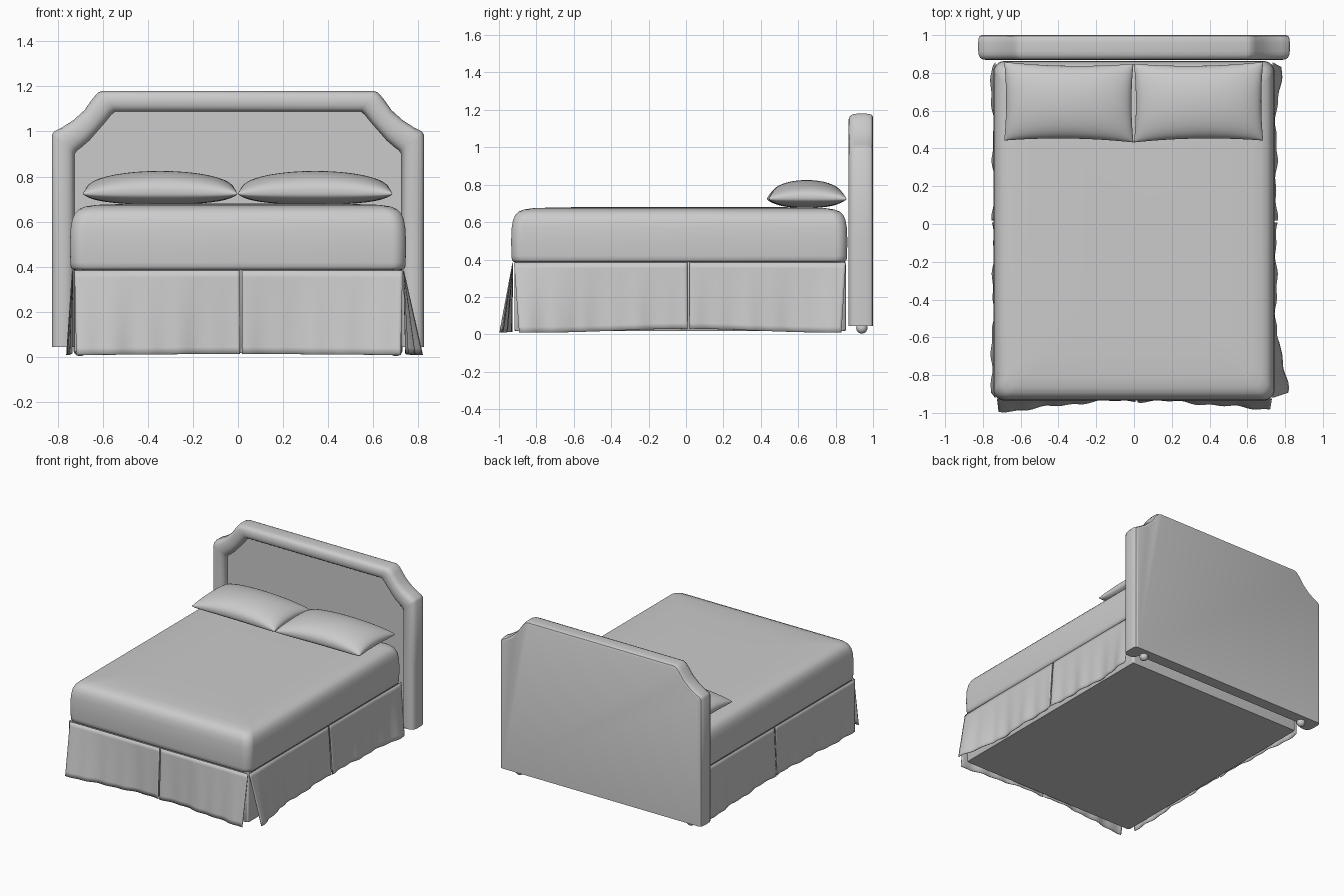
import bpy, bmesh, math

if "Cube" in bpy.data.objects:
    bpy.data.objects.remove(bpy.data.objects["Cube"])

fabric = bpy.data.materials.new("light_grey_fabric")
fabric.diffuse_color = (0.6, 0.6, 0.6, 1)
fabric.use_nodes = True
fabric.node_tree.nodes["Principled BSDF"].inputs["Base Color"].default_value = fabric.diffuse_color


def finish(name, bm, angle=40):
    bmesh.ops.remove_doubles(bm, verts=bm.verts, dist=1e-5)
    bmesh.ops.recalc_face_normals(bm, faces=bm.faces)
    me = bpy.data.meshes.new(name)
    bm.to_mesh(me)
    bm.free()
    ob = bpy.data.objects.new(name, me)
    bpy.context.collection.objects.link(ob)
    me.materials.append(fabric)
    bpy.ops.object.select_all(action='DESELECT')
    ob.select_set(True)
    bpy.context.view_layer.objects.active = ob
    bpy.ops.object.shade_smooth_by_angle(angle=math.radians(angle))
    return ob


def bridge(bm, rings, closed):
    for a, b in zip(rings, rings[1:]):
        n = len(a)
        for i in range(n if closed else n - 1):
            j = (i + 1) % n
            bm.faces.new((a[i], a[j], b[j], b[i]))


def rounded_rect(x0, x1, y0, y1, r, z, steps=8):
    pts = []
    for k, (cx, cy) in enumerate([(x1 - r, y1 - r), (x0 + r, y1 - r), (x0 + r, y0 + r), (x1 - r, y0 + r)]):
        for s in range(steps + 1):
            a = math.pi / 2 * (k + s / steps)
            pts.append((cx + r * math.cos(a), cy + r * math.sin(a), z))
    return pts


def stacked(name, bounds, levels, r, angle=40):
    """Rounded block made from (inset, z) levels."""
    x0, x1, y0, y1 = bounds
    bm = bmesh.new()
    rings = [[bm.verts.new(p) for p in rounded_rect(x0 + d, x1 - d, y0 + d, y1 - d, r, z)] for d, z in levels]
    bridge(bm, rings, True)
    bm.faces.new(rings[0])
    bm.faces.new(rings[-1])
    return finish(name, bm, angle)


# Headboard: padded roll swept between outer and inner outlines
outer = [(.825, .045), (.825, .5), (.825, .985), (.815, 1.0), (.78, 1.018), (.73, 1.05), (.68, 1.095), (.645, 1.145), (.62, 1.173), (.60, 1.18)]
inner = [(.725, .045), (.725, .5), (.725, .90), (.715, .915), (.695, .93), (.66, .96), (.625, 1.0), (.59, 1.04), (.562, 1.075), (.545, 1.088)]
outer += [(-x, z) for x, z in reversed(outer)]
inner += [(-x, z) for x, z in reversed(inner)]
section = [(.2, 1.0), (.07, .994), (.015, .98), (0, .96), (0, .915), (.03, .895), (.1, .88), (.25, .871),
           (.5, .868), (.7, .871), (.85, .878), (.95, .89), (1, .908), (1, .915)]
bm = bmesh.new()
rings = [[bm.verts.new((o[0] + (i[0] - o[0]) * u, y, o[1] + (i[1] - o[1]) * u))
          for o, i in zip(outer, inner)] for u, y in section]
bridge(bm, rings, False)
caps = [bm.faces.new(rings[0]), bm.faces.new(rings[-1]),
        bm.faces.new([r[0] for r in rings] + [r[-1] for r in reversed(rings)])]
bmesh.ops.triangulate(bm, faces=caps)
finish("headboard", bm)

# Headboard feet
for side in (-1, 1):
    bm = bmesh.new()
    bmesh.ops.create_uvsphere(bm, u_segments=20, v_segments=12, radius=0.03)
    for v in bm.verts:
        v.co = (v.co.x + side * .70, v.co.y + .94, v.co.z + .034)
    finish("headboard_foot", bm)

# Box base and mattress
stacked("box_base", (-.725, .725, -.918, .855), [(.004, .018), (0, .024), (0, .37), (.006, .39)], .02)
stacked("mattress", (-.745, .745, -.935, .863),
        [(.035, .385), (.012, .388), (.004, .398), (.002, .42), (0, .5), (.003, .57), (.01, .61),
         (.022, .638), (.04, .656), (.07, .668), (.12, .675), (.25, .679), (.5, .681)], .06, 60)


# Pillows with pinched corners and a seam
def pillow(name, cx):
    n = 36
    bm = bmesh.new()
    for s in (1, -1):
        rows = []
        for i in range(n + 1):
            u = math.sin(math.pi / 2 * (2 * i / n - 1))
            row = []
            for j in range(n + 1):
                v = math.sin(math.pi / 2 * (2 * j / n - 1))
                puff = (max(0, 1 - u * u) * max(0, 1 - v * v)) ** .5
                x = cx + .342 * u * (1 - .03 * (1 - v * v))
                y = .645 + .208 * v * (1 - .075 * (1 - u * u)) - .005 * u * (1 if cx < 0 else -1)
                seam = .732 - .008 * u * u * v * v
                z = seam + (.093 * puff ** .85 if s > 0 else -.057 * puff ** .7)
                row.append(bm.verts.new((x, y, z)))
            rows.append(row)
        bridge(bm, rows, False)
    finish(name, bm, 50)


pillow("left_pillow", -.345)
pillow("right_pillow", .342)


def ramp(t, a, b):
    t = min(1, max(0, (t - a) / (b - a)))
    return t * t * (3 - 2 * t)


# Bed skirt: cloth panels that hang from the base and flare at the corners
def skirt(name, a0, a1, place, flare, sag):
    nu, nv = 48, 12
    bm = bmesh.new()
    rows = []
    for j in range(nv + 1):
        h = j / nv                       # 0 at top, 1 at hem
        row = []
        for i in range(nu + 1):
            a = a0 + (a1 - a0) * i / nu
            a *= 1 - .03 * h * ramp(abs(a), .6, .9)
            fold = .005 * math.sin(a * 19 + 1) + .004 * math.sin(a * 43)
            z = .384 - h * (.384 - .01 - sag * (1 - ramp(abs(a), 0, .75)))
            x, y = place(a, .004 + h * (flare(a) + fold))
            row.append(bm.verts.new((x, y, z)))
        rows.append(row)
    bridge(bm, rows, False)
    ob = finish(name, bm, 60)
    mod = ob.modifiers.new("cloth_thickness", 'SOLIDIFY')
    mod.thickness = .004
    mod.offset = 0


def front_flare(x):
    return .01 + .055 * ramp(-x, .1, .75) + .042 * ramp(x, .1, .75)


def right_flare(y):
    return .018 + .016 * ramp(-y, .58, .64) + .05 * ramp(-y, .62, .88) + .035 * ramp(y, .6, .85)


def left_flare(y):
    return .01 + .012 * ramp(abs(y), .45, .85)


def front_place(a, d):
    return a, -.922 - d


def right_place(a, d):
    return .73 + d, a


def left_place(a, d):
    return -.73 - d, a


for label, place, flare, lo, hi, sag in [("front", front_place, front_flare, -.725, .73, .004),
                                         ("right", right_place, right_flare, -.92, .855, .02),
                                         ("left", left_place, left_flare, -.92, .855, .02)]:
    skirt(label + "_skirt_a", lo, .008, place, flare, sag)
    skirt(label + "_skirt_b", .018, hi, place, flare, sag)
